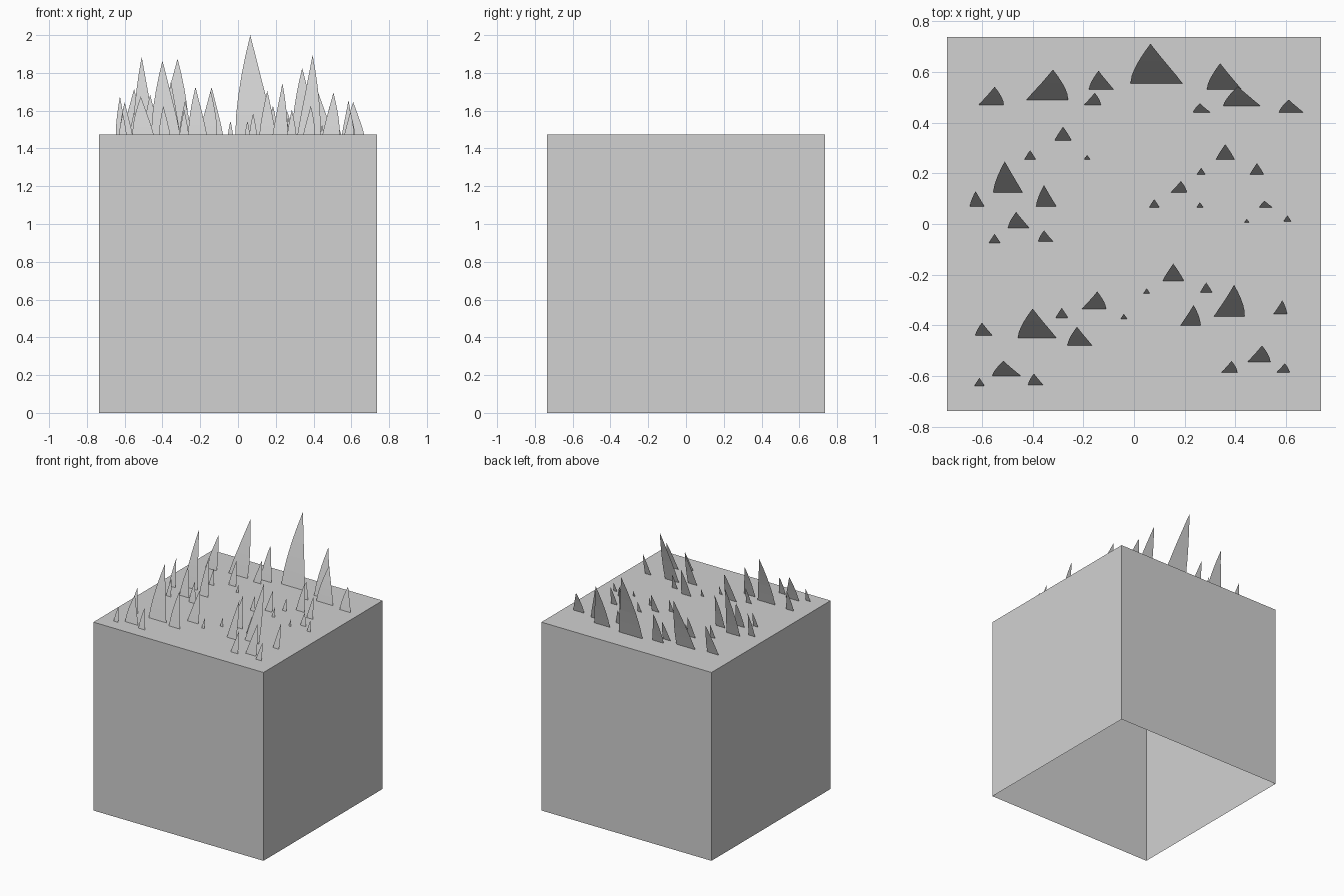
import bpy
import bmesh

default_cube = bpy.data.objects.get("Cube")
if default_cube:
    bpy.data.objects.remove(default_cube, do_unlink=True)

HALF = 0.737          # half width of the block
TOP = 1.475           # height of the block
LEAN = 0.298          # backward lean of a blade per unit of height
SEGMENTS = 5          # segments along each blade

# One plain grey for the whole model
grey = bpy.data.materials.new("plain_grey")
grey.use_nodes = True
colour = (0.64, 0.64, 0.64, 1)
grey.diffuse_color = colour
for node in grey.node_tree.nodes:
    if node.type == 'BSDF_PRINCIPLED':
        node.inputs["Base Color"].default_value = colour


def make_object(name, bm):
    """Turn a bmesh into a named object in the plain grey material."""
    mesh = bpy.data.meshes.new(name)
    bm.to_mesh(mesh)
    bm.free()
    mesh.materials.append(grey)
    obj = bpy.data.objects.new(name, mesh)
    bpy.context.scene.collection.objects.link(obj)
    return obj


def add_blade(bm, tip_x, base_y, height, left, right):
    """Add one tapering sheet that leans back and bends towards its tip."""
    half_width = (left + right) / 2 * height
    bend = (right - left) / 2 * height
    previous = None
    for step in range(SEGMENTS):
        t = step / SEGMENTS
        middle = tip_x + bend * (1 - t) ** 2
        reach = half_width * (1 - t ** 1.3)
        y = base_y + LEAN * height * t * (0.88 + 0.12 * t)
        z = TOP + height * t
        row = [bm.verts.new((middle + side * reach, y, z)) for side in (-1, 1)]
        if previous:
            bm.faces.new((previous[0], previous[1], row[1], row[0]))
        previous = row
    tip = bm.verts.new((tip_x, base_y + LEAN * height, TOP + height))
    bm.faces.new((previous[0], previous[1], tip))


# Block: a thin box that is open underneath
bm = bmesh.new()
bmesh.ops.create_cube(bm, size=1)
bmesh.ops.scale(bm, vec=(2 * HALF, 2 * HALF, TOP), verts=bm.verts)
bmesh.ops.translate(bm, vec=(0, 0, TOP / 2), verts=bm.verts)
underside = [face for face in bm.faces if face.normal.z < -0.9]
bmesh.ops.delete(bm, geom=underside, context='FACES_ONLY')
make_object("ground_block", bm)

# Blades, grouped by outline: the reach of the base left and right of the tip,
# as a share of the height, then tip x, base y and height in hundredths
BLADE_GROUPS = {
    "slim_right_blades": (0.11, 0.17, [
        (-51, 12.5, 41), (-62.5, 7, 20), (-35.5, 7, 28)]),
    "slim_left_blades": (0.19, 0.1, [
        (39.5, -36.5, 42), (23.5, -40, 27), (58.5, -35.5, 18)]),
    "wide_right_blades": (0.15, 0.24, [
        (6.5, 55.5, 52.5), (-14, 53, 25), (34, 53, 35), (-46.5, -1.5, 21),
        (-35.5, -7, 15), (-40, -45, 39), (-22.5, -48, 25), (-60, -44, 17),
        (-39.5, -63.5, 15)]),
    "broad_right_blades": (0.22, 0.34, [
        (41, 46.5, 26), (61, 44, 17), (26, 44, 12), (51.5, 6.5, 9),
        (-51.5, -60, 20)]),
    "wide_left_blades": (0.26, 0.15, [
        (-32, 49, 40), (-55, 47, 24), (-15.5, 47, 16), (18.5, 12.5, 15),
        (-14.5, -33.5, 23), (38.5, -58.5, 15), (50.5, -54.5, 22),
        (59.5, -58.5, 12)]),
    "even_blades": (0.18, 0.18, [
        (-28, 33, 18), (-41, 25.5, 12), (-18.5, 25.5, 6), (-55, -7.5, 12),
        (8, 6.5, 11), (26, 6.5, 7), (26.5, 19.5, 9), (36, 25.5, 20),
        (48.5, 19.5, 15), (44.5, 0.5, 5), (60.5, 1, 8), (15.5, -22.5, 23),
        (5, -27.5, 7), (28.5, -27, 13), (-4, -37.5, 7), (-28.5, -37, 13),
        (-61, -64, 11)]),
}
for name, (left, right, blades) in BLADE_GROUPS.items():
    bm = bmesh.new()
    for x, y, height in blades:
        add_blade(bm, x / 100, y / 100, height / 100, left, right)
    make_object(name, bm)
